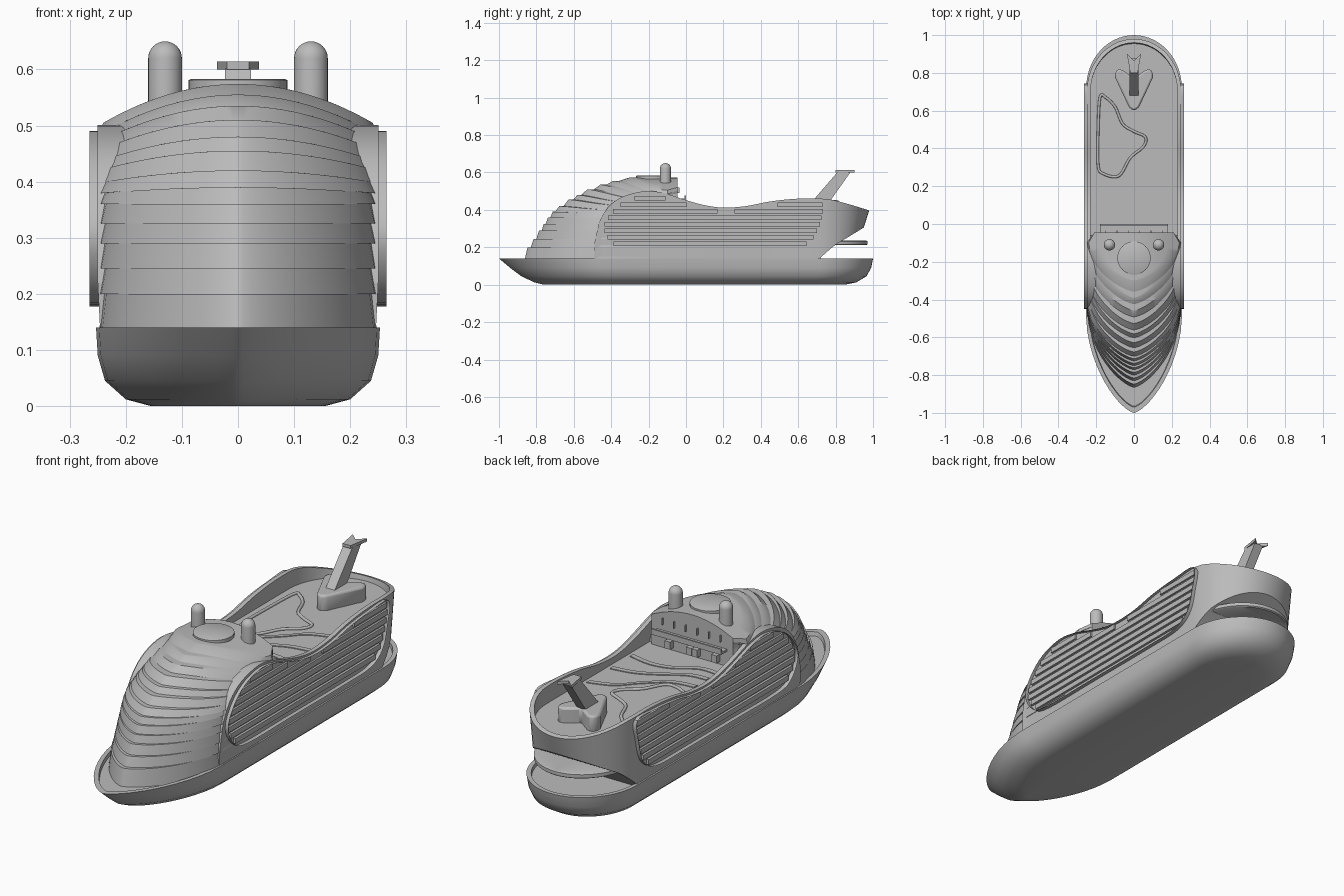
import bpy, bmesh, math
from mathutils import Vector

if "Cube" in bpy.data.objects:
    bpy.data.objects.remove(bpy.data.objects["Cube"])

grey = bpy.data.materials.new("light_grey")
grey.use_nodes = True
grey.diffuse_color = (0.5, 0.5, 0.5, 1)
grey.node_tree.nodes["Principled BSDF"].inputs["Base Color"].default_value = (0.5, 0.5, 0.5, 1)


def finish(name, bm, angle=35):
    bmesh.ops.remove_doubles(bm, verts=bm.verts, dist=0.0001)
    bmesh.ops.recalc_face_normals(bm, faces=bm.faces)
    mesh = bpy.data.meshes.new(name)
    bm.to_mesh(mesh)
    bm.free()
    mesh.materials.append(grey)
    obj = bpy.data.objects.new(name, mesh)
    bpy.context.collection.objects.link(obj)
    bpy.ops.object.select_all(action='DESELECT')
    obj.select_set(True)
    bpy.context.view_layer.objects.active = obj
    bpy.ops.object.shade_smooth_by_angle(angle=math.radians(angle))
    return obj


def half_loft(name, profiles):
    """Skin half outlines (x >= 0) one after another and mirror them."""
    bm = bmesh.new()
    rows = [[bm.verts.new(p) for p in profile] for profile in profiles]
    for a, b in zip(rows, rows[1:]):
        for i in range(len(a) - 1):
            bm.faces.new((a[i], a[i + 1], b[i + 1], b[i]))
    bmesh.ops.remove_doubles(bm, verts=bm.verts, dist=0.0001)
    bmesh.ops.mirror(bm, geom=bm.verts[:] + bm.edges[:] + bm.faces[:], axis='X', merge_dist=0.0001)
    return finish(name, bm)


def flat(profile):
    return [(0, y, z) for x, y, z in profile]


def prism(name, points, lo, hi, axis='z', bevel=0):
    """Extrude a polygon along z (points are x, y) or along x (points are y, z)."""
    bm = bmesh.new()
    place = (lambda a, b: (a, b, lo)) if axis == 'z' else (lambda a, b: (lo, a, b))
    face = bm.faces.new([bm.verts.new(place(*p)) for p in points])
    out = bmesh.ops.extrude_face_region(bm, geom=[face])["geom"]
    step = Vector((0, 0, hi - lo)) if axis == 'z' else Vector((hi - lo, 0, 0))
    bmesh.ops.translate(bm, verts=[v for v in out if isinstance(v, bmesh.types.BMVert)], vec=step)
    obj = finish(name, bm)
    if bevel:
        mod = obj.modifiers.new("bevel", 'BEVEL')
        mod.width, mod.segments = bevel, 2
    return obj


def box(name, x0, x1, y0, y1, z0, z1):
    return prism(name, [(x0, y0), (x1, y0), (x1, y1), (x0, y1)], z0, z1)


def lathe(name, profile, center):
    bm = bmesh.new()
    verts = [bm.verts.new((center[0] + r, center[1], z)) for r, z in profile]
    edges = [bm.edges.new(pair) for pair in zip(verts, verts[1:])]
    bmesh.ops.spin(bm, geom=verts + edges, cent=(*center, 0), axis=(0, 0, 1),
                   angle=math.tau, steps=32)
    return finish(name, bm)


def spline(points, closed=False, n=6):
    """Smooth path through 2D points."""
    p = [Vector(q) for q in points]
    p = [p[-1]] + p + p[:2] if closed else [p[0]] + p + [p[-1]]
    out = []
    for a, b, c, d in zip(p, p[1:], p[2:], p[3:]):
        for i in range(n):
            t = i / n
            out.append(0.5 * (2 * b + (c - a) * t + (2 * a - 5 * b + 4 * c - d) * t ** 2
                              + (3 * b - a - 3 * c + d) * t ** 3))
    return out if closed else out + [p[-1]]


def interp(table, v):
    for (a, p), (b, q) in zip(table, table[1:]):
        if v <= b:
            return p + (q - p) * max(0, (v - a) / (b - a))
    return table[-1][1]


def bow(front, width, length, n=14):
    us = [(i / n) ** 2 for i in range(n + 1)]
    return [(width * (1 - (1 - u) ** 1.75) ** .7, front + length * u) for u in us]


def stern(back, width, length, n=14):
    angles = [math.pi / 2 * i / n for i in range(n + 1)]
    return [(width * math.cos(a), back - length + length * math.sin(a)) for a in angles]


# Hull with a raised rim around a sunken deck
hull = []
for front, back, width, lb, ls, z in [
        (-.76, .85, .155, .35, .2, 0), (-.81, .91, .2, .4, .23, .012),
        (-.88, .965, .237, .45, .26, .045), (-.94, .99, .25, .48, .28, .09),
        (-1, 1, .253, .5, .28, .14), (-.97, .98, .236, .48, .27, .14),
        (-.965, .978, .235, .48, .27, .122)]:
    hull.append([(x, y, z) for x, y in bow(front, width, lb) + stern(back, width, ls)])
half_loft("hull", [flat(hull[0])] + hull + [flat(hull[-1])])

# Main body: wavy side walls, overhanging stern, sunken top deck behind the bow block
DECK = .382
wall_top = spline([(-.49, .22), (-.47, .32), (-.42, .41), (-.34, .47), (-.22, .5), (-.12, .49),
                   (0, .452), (.1, .425), (.2, .412), (.32, .42), (.45, .445), (.6, .46),
                   (.75, .458), (.85, .436), (.98, .397)])
wall_base = [(-.5, .12), (.7, .12), (.73, .155), (.8, .215), (.86, .25), (.95, .305)]


def body(width, back, height):
    sides = [(0, -.49)] + [(width, -.49 + 1.19 * i / 50) for i in range(50)]
    return [(x, y, height(y)) for x, y in sides + stern(back, width, back - .7)]


top = lambda y: interp(wall_top, y)
floor = lambda y: top(y) if y < -.07 else DECK
walls = [body(.245, .95, lambda y: interp(wall_base, y)), body(.25, .98, top),
         body(.23, .96, top), body(.23, .955, floor)]
half_loft("main_body", [flat(walls[0])] + walls + [flat(walls[-1])])

# Stern balcony under the overhang
plate = [[(x, y, z) for x, y in [(w, .7)] + stern(b, w, .25)]
         for w, b, z in [(.215, .965, .212), (.22, .97, .216), (.22, .97, .232), (.215, .965, .235)]]
half_loft("stern_balcony", [flat(plate[0])] + plate + [flat(plate[-1])])

# Stepped, domed tiers above the bow
levels = [.12, .2, .245, .29, .325, .36, .39, .42, .455, .48, .51, .535, .555, .574]
slope = [(.13, -.865), (.2, -.83), (.267, -.785), (.342, -.74), (.39, -.7), (.443, -.62),
         (.476, -.57), (.524, -.46), (.556, -.355), (.577, -.22)]
reach = [(.15, .4), (.3, .33), (.4, .29), (.6, .29)]


def tier(front, width, z):
    droop = .075 * min(1, max(0, (z - .36) / .2))
    length = min(interp(reach, z), -.1 - front)
    pts = bow(front, width, length) + [(width, max(front + length, -.2))]
    pts += [(.21 * f, -.045) for f in (1, .75, .5, .25, 0)]

    def at(f):
        return [(x * f, y, z - droop * (x * f / .25) ** 2) for x, y in pts]
    return at


for i, (z0, z1) in enumerate(zip(levels, levels[1:])):
    f0, f1 = interp(slope, z0), interp(slope, z1)
    low, high = tier(f0, .249, z0), tier(f0 + (f1 - f0) * .5, .24, z1)
    half_loft(f"bow_tier_{i + 1}", [low(0), low(1)] + [high(f) for f in (1, .75, .5, .25, 0)])

# Landing pad and funnels on the roof
lathe("landing_pad", [(0, .54), (.088, .54), (.088, .581), (.084, .583), (0, .583)], (0, -.18))
dome = [(.03 * math.cos(a * math.pi / 16), .62 + .03 * math.sin(a * math.pi / 16)) for a in range(9)]
for side, x in (("left", .13), ("right", -.13)):
    lathe(side + "_funnel", [(.03, .48)] + dome, (x, -.11))

# Terrace on the back wall of the bow block
box("terrace_shelf", -.18, .18, -.06, 0, .452, .462)
box("terrace_rail", -.18, .18, -.008, 0, .462, .478)
for i in range(6):
    x = -.15 + .06 * i
    box(f"terrace_post_{i + 1}", x - .002, x + .002, -.06, -.035, .49, .52)
for i, x in enumerate((-.13, -.03, 0, .11)):
    box(f"terrace_cabin_{i + 1}", x - .014, x + .014, -.06, -.02, .395, .43)

# Side panels: raised frame with horizontal slats
outline = spline([(-.45, .3), (-.41, .39), (-.33, .457), (-.22, .489), (-.12, .48), (0, .443),
                  (.1, .415), (.2, .404), (.32, .411), (.45, .436), (.6, .45), (.735, .449),
                  (.725, .34), (.69, .24), (.6, .187), (.4, .18), (0, .18), (-.3, .18),
                  (-.4, .21)], closed=True, n=4)


def crossings(z):
    hits = []
    for a, b in zip(outline, outline[1:] + outline[:1]):
        if (a.y > z) != (b.y > z):
            hits.append(a.x + (b.x - a.x) * (z - a.y) / (b.y - a.y))
    hits.sort()
    return list(zip(hits[::2], hits[1::2]))


for side, s in (("left", 1), ("right", -1)):
    bm = bmesh.new()
    face = bm.faces.new([bm.verts.new((s * .24, p.x, p.y)) for p in outline])
    bmesh.ops.inset_region(bm, faces=[face], thickness=.022, use_boundary=True,
                           use_even_offset=True)
    bmesh.ops.delete(bm, geom=[face], context='FACES_ONLY')
    out = bmesh.ops.extrude_face_region(bm, geom=bm.faces[:])["geom"]
    bmesh.ops.translate(bm, verts=[v for v in out if isinstance(v, bmesh.types.BMVert)],
                        vec=(s * .025, 0, 0))
    finish(side + "_panel_frame", bm)
    for i in range(8):
        z = .218 + .035 * i
        for k, (y0, y1) in enumerate(crossings(z + (.012 if z > .3 else -.012))):
            box(f"{side}_slat_{i + 1}_{k + 1}", s * .24, s * .258, y0 + .008, y1 - .008,
                z - .012, z + .012)

# Pool rim and wave ribbons on the top deck
pool = spline([(-.18, .67), (-.19, .5), (-.19, .31), (-.16, .265), (-.08, .255), (-.02, .35),
               (.05, .41), (.06, .46), (0, .49), (-.06, .53), (-.1, .62), (-.15, .67)], closed=True)
curve = bpy.data.curves.new("pool_rim", 'CURVE')
curve.dimensions = '3D'
curve.bevel_depth = .007
line = curve.splines.new('POLY')
line.points.add(len(pool) - 1)
for point, p in zip(line.points, pool):
    point.co = (p.x, p.y, DECK + .003, 1)
line.use_cyclic_u = True
curve.materials.append(grey)
bpy.context.collection.objects.link(bpy.data.objects.new("pool_rim", curve))

waves = [[(-.19, .04), (-.1, .04), (0, .1), (.1, .12), (.21, .1)],
         [(-.19, .11), (-.1, .12), (0, .18), (.1, .23), (.21, .25)],
         [(-.19, .2), (-.08, .22), (.02, .3), (.1, .38), (.21, .42)]]
for i, points in enumerate(waves):
    path = spline(points)
    ribbon = [(p.x, p.y - .012) for p in path] + [(p.x, p.y + .012) for p in reversed(path)]
    prism(f"deck_wave_{i + 1}", ribbon, DECK - .002, DECK + .004)

# Stern house with leaning mast and forked top plate
prism("stern_house", [(0, .6), (.025, .615), (.1, .775), (.1, .8), (.085, .82), (.06, .815),
                      (0, .77), (-.06, .815), (-.085, .82), (-.1, .8), (-.1, .775),
                      (-.025, .615)], DECK - .01, .452, bevel=.01)
prism("stern_mast", [(.67, .44), (.765, .44), (.88, .602), (.81, .602)], -.023, .023, 'x')
prism("mast_plate", [(-.02, .8), (.02, .8), (.037, .9), (0, .865), (-.037, .9)], .6, .614)
